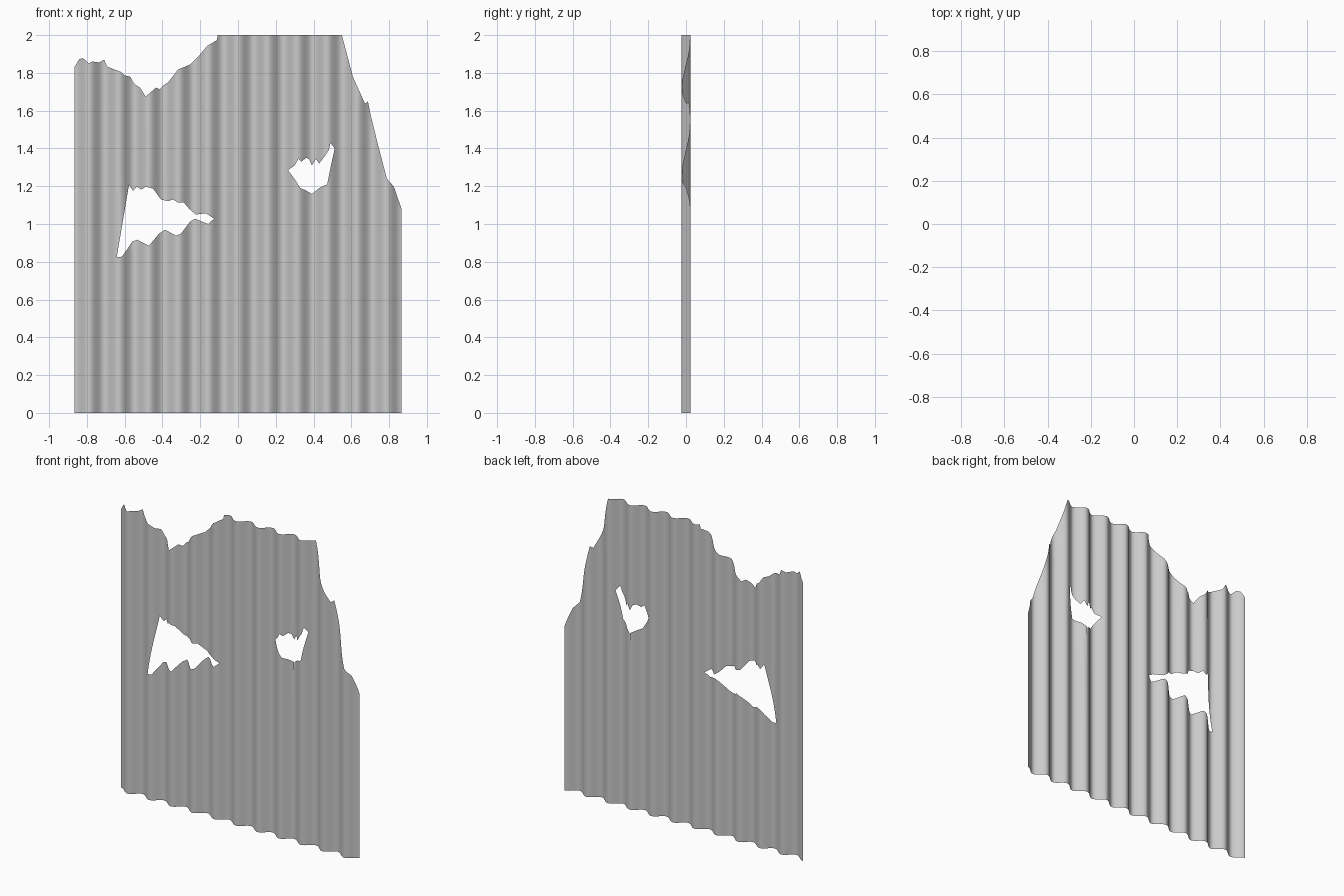
import bpy, bmesh, math

HALF_WIDTH = 0.866
RIDGES = 11
PERIOD = 2 * HALF_WIDTH / RIDGES
DEPTH = 0.0235
STEPS = 16  # cuts per ridge

# Torn outer outline (x, z), clockwise from bottom left
outline = [
    (-HALF_WIDTH, 0), (-HALF_WIDTH, 1.83), (-.84, 1.873), (-.82, 1.878), (-.79, 1.85),
    (-.77, 1.86), (-.735, 1.855), (-.709, 1.87), (-.693, 1.833), (-.62, 1.805),
    (-.598, 1.786), (-.571, 1.78), (-.55, 1.743), (-.519, 1.722), (-.489, 1.675),
    (-.434, 1.722), (-.413, 1.712), (-.397, 1.733), (-.37, 1.75), (-.317, 1.818),
    (-.254, 1.844), (-.212, 1.884), (-.164, 1.942), (-.111, 1.974), (-.108, 2),
    (.55, 2), (.608, 1.78), (.672, 1.637), (.688, 1.648), (.704, 1.569),
    (.741, 1.42), (.788, 1.24), (.825, 1.198), (HALF_WIDTH, 1.08), (HALF_WIDTH, 0)]

# Large tear on the left
left_tear = [
    (-.642, .825), (-.577, 1.208), (-.556, 1.176), (-.534, 1.198), (-.513, 1.182),
    (-.487, 1.198), (-.45, 1.187), (-.407, 1.129), (-.37, 1.121), (-.344, 1.13),
    (-.317, 1.113), (-.286, 1.113), (-.259, 1.081), (-.222, 1.05), (-.169, 1.057),
    (-.127, 1.028), (-.159, 1), (-.228, 1.028), (-.254, 1.012), (-.302, .949),
    (-.328, .938), (-.386, .97), (-.418, .949), (-.471, .885), (-.534, .917),
    (-.56, .906), (-.614, .827)]

# Small tear on the right with a narrow split running down from it
right_tear = [
    (.265, 1.285), (.3, 1.31), (.32, 1.345), (.335, 1.33), (.36, 1.35),
    (.375, 1.345), (.392, 1.31), (.412, 1.345), (.43, 1.32), (.46, 1.36),
    (.48, 1.39), (.49, 1.43), (.512, 1.4), (.49, 1.3), (.472, 1.21),
    (.43, 1.19), (.3925, 1.16), (.3915, .9), (.3905, 1.16), (.355, 1.18),
    (.33, 1.19), (.305, 1.23)]

bm = bmesh.new()


def add_loop(points):
    verts = [bm.verts.new((x, 0, z)) for x, z in points]
    for a, b in zip(verts, verts[1:] + verts[:1]):
        bm.edges.new((a, b))


for points in (outline, left_tear, right_tear):
    add_loop(points)

# Fill the flat sheet, leaving the tears open
bmesh.ops.triangle_fill(bm, edges=bm.edges[:], use_beauty=True, normal=(0, -1, 0))

# Slice into vertical strips, then bend into corrugations
count = RIDGES * STEPS
for i in range(1, count):
    x = -HALF_WIDTH + 2 * HALF_WIDTH * i / count
    bmesh.ops.bisect_plane(bm, geom=bm.verts[:] + bm.edges[:] + bm.faces[:],
                           dist=1e-5, plane_co=(x, 0, 0), plane_no=(1, 0, 0))
for v in bm.verts:
    v.co.y = DEPTH * math.cos(2 * math.pi * (v.co.x - HALF_WIDTH) / PERIOD)

for f in bm.faces:
    f.smooth = True
    if f.normal.y > 0:
        f.normal_flip()
bm.normal_update()

mesh = bpy.data.meshes.new("corrugated_sheet")
bm.to_mesh(mesh)
bm.free()
sheet = bpy.data.objects.new("corrugated_sheet", mesh)
bpy.context.collection.objects.link(sheet)
